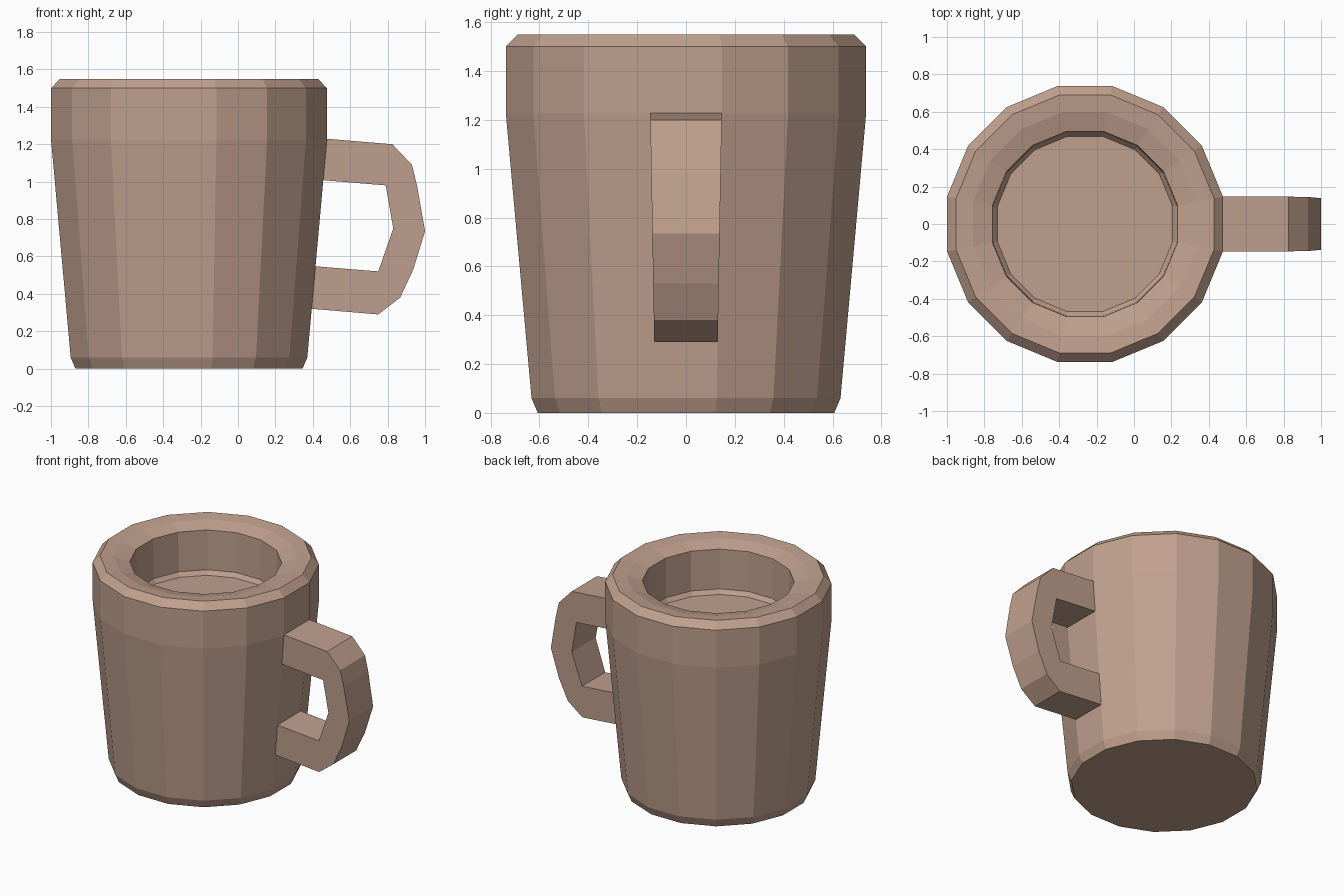
import bpy, bmesh, math

if "Cube" in bpy.data.objects:
    bpy.data.objects.remove(bpy.data.objects["Cube"])

SIDES = 16
CX = -0.262

clay = bpy.data.materials.new("brown clay")
clay.diffuse_color = (0.53, 0.352, 0.27, 1)
clay.use_nodes = True
clay.node_tree.nodes["Principled BSDF"].inputs["Base Color"].default_value = clay.diffuse_color


def finish(name, bm):
    bmesh.ops.recalc_face_normals(bm, faces=bm.faces[:])
    mesh = bpy.data.meshes.new(name)
    bm.to_mesh(mesh)
    bm.free()
    mesh.materials.append(clay)
    obj = bpy.data.objects.new(name, mesh)
    bpy.context.collection.objects.link(obj)
    return obj


# Cup body: (radius, height) profile from base, over the rim, to the inner floor
profile = [(0.619, 0.0), (0.645, 0.06), (0.752, 1.225), (0.752, 1.50),
           (0.703, 1.55), (0.61, 1.54), (0.505, 1.51),
           (0.501, 1.22), (0.478, 1.19)]
bm = bmesh.new()
rings = []
for r, z in profile:
    ring = []
    for i in range(SIDES):
        a = (i + 0.5) * 2 * math.pi / SIDES
        ring.append(bm.verts.new((CX + r * math.cos(a), r * math.sin(a), z)))
    rings.append(ring)
for lo, hi in zip(rings, rings[1:]):
    for i in range(SIDES):
        j = (i + 1) % SIDES
        bm.faces.new((lo[i], lo[j], hi[j], hi[i]))
bm.faces.new(rings[0])
bm.faces.new(rings[-1])
finish("cup_body", bm)

# Handle: side outline given a width that matches the cup's facet at each height
outline = [(0.44, 1.232), (0.825, 1.20), (0.93, 1.09), (0.957, 0.98),
           (1.0, 0.735), (0.937, 0.53), (0.867, 0.38), (0.75, 0.29),
           (0.36, 0.323),
           (0.38, 0.55), (0.75, 0.52), (0.83, 0.75), (0.79, 0.98), (0.43, 1.01)]


def half_width(z):
    r = 0.645 + (0.752 - 0.645) * min(1, (z - 0.06) / 1.165)
    return r * math.sin(math.pi / SIDES)


bm = bmesh.new()
front, back = [[bm.verts.new((x, s * half_width(z), z)) for x, z in outline]
               for s in (-1, 1)]
n = len(outline)
for i in range(n):
    j = (i + 1) % n
    bm.faces.new((front[i], front[j], back[j], back[i]))
# Side faces are strips between the outer and inner curves
pairs = [(0, 1, 12, 13), (1, 2, 3, 12), (3, 4, 11, 12), (4, 5, 10, 11),
         (5, 6, 10), (6, 7, 10), (7, 8, 9, 10)]
for side in (front, back):
    for p in pairs:
        bm.faces.new([side[k] for k in p])
finish("handle", bm)
